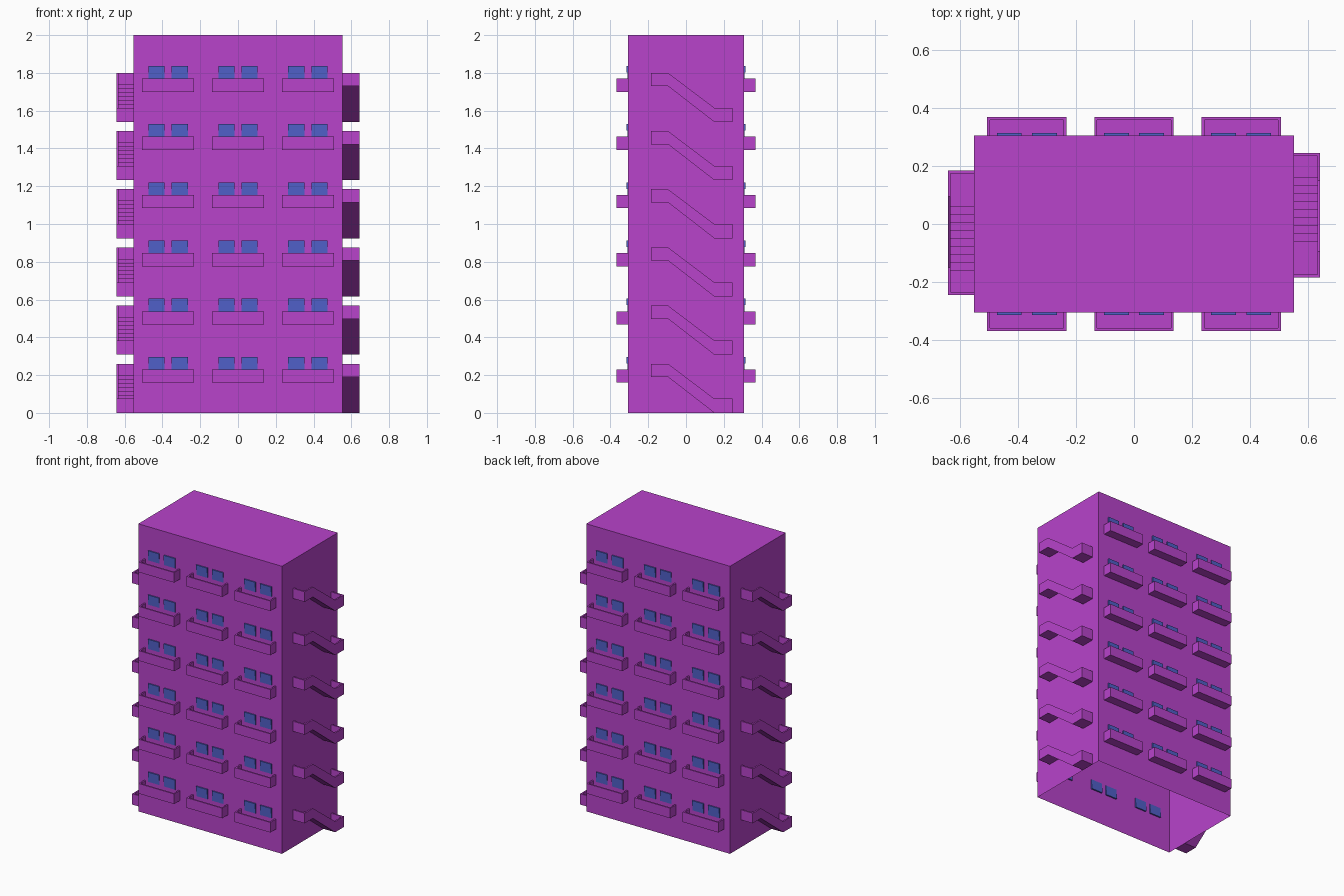
import bpy, bmesh, math

if "Cube" in bpy.data.objects:
    bpy.data.objects.remove(bpy.data.objects["Cube"])

W, D, H = 0.553, 0.306, 2.0      # half width, half depth, height
FLOORS, PITCH = 6, 0.308


def material(name, col):
    m = bpy.data.materials.new(name)
    m.diffuse_color = (*col, 1)
    m.use_nodes = True
    m.node_tree.nodes["Principled BSDF"].inputs["Base Color"].default_value = m.diffuse_color
    return m


PURPLE = material("purple_wall", (0.479, 0.056, 0.597))
BLUE = material("blue_glass", (0.08, 0.115, 0.58))


def box(bm, lo, hi):
    r = bmesh.ops.create_cube(bm, size=1)
    for v in r["verts"]:
        v.co = [(a + b) / 2 + c * (b - a) for a, b, c in zip(lo, hi, v.co)]
    return r["verts"]


def prism(bm, profile, x0, x1):
    """Extrude a (y, z) outline along x."""
    f = bm.faces.new([bm.verts.new((x0, y, z)) for y, z in profile])
    r = bmesh.ops.extrude_face_region(bm, geom=[f], use_keep_orig=True)
    for v in r["geom"]:
        if isinstance(v, bmesh.types.BMVert):
            v.co.x = x1


def mesh(name, bm, mat):
    bmesh.ops.recalc_face_normals(bm, faces=bm.faces)
    me = bpy.data.meshes.new(name)
    bm.to_mesh(me)
    bm.free()
    me.materials.append(mat)
    return me


def place(name, me, loc=(0, 0, 0), turn=0):
    ob = bpy.data.objects.new(name, me)
    ob.location = loc
    ob.rotation_euler.z = turn
    bpy.context.collection.objects.link(ob)


# main block, open underneath
bm = bmesh.new()
box(bm, (-W, -D, 0), (W, D, H))
bm.normal_update()
bmesh.ops.delete(bm, geom=[f for f in bm.faces if f.normal.z < -0.5], context="FACES_ONLY")
place("building_block", mesh("building_block", bm, PURPLE))

# balcony tray: floor, front and two side walls
bm = bmesh.new()
hw, yo, t = 0.137, -0.369, 0.01
box(bm, (-hw, yo, 0.16), (hw, -D, 0.168))
box(bm, (-hw, yo, 0.16), (hw, yo + t, 0.23))
for a, b in ((-hw, -hw + t), (hw - t, hw)):
    box(bm, (a, yo, 0.16), (b, -D, 0.23))
balcony = mesh("balcony", bm, PURPLE)

# pair of two-sash windows
bm = bmesh.new()
for c in (-0.061, 0.061):
    box(bm, (c - 0.043, -D - 0.008, 0.262), (c + 0.043, -D + 0.006, 0.297))
    box(bm, (c - 0.043, -D - 0.004, 0.228), (c + 0.043, -D + 0.01, 0.262))
windows = mesh("window_pair", bm, BLUE)

# stair: stepped floor, outer parapet and end walls
bm = bmesh.new()
xo = 0.643
under = [(-0.185, 0.19), (-0.095, 0.19), (0.15, 0.0), (0.245, 0.0)]
rail = [(0.245, 0.075), (0.15, 0.075), (-0.095, 0.26), (-0.185, 0.26)]
steps, run, rise = 9, 0.0275, 0.0211
treads = [(0.245, 0.01)]
for i in range(steps):
    y = 0.16 - i * run
    treads += [(y, 0.01 + i * rise), (y, 0.01 + (i + 1) * rise)]
treads.append((-0.185, 0.01 + steps * rise))
prism(bm, under + treads, W, xo - t)
prism(bm, under + rail, xo - t, xo)
box(bm, (W, -0.185, 0.19), (xo - t, -0.175, 0.26))
box(bm, (W, 0.235, 0.0), (xo - t, 0.245, 0.075))
stair = mesh("stair", bm, PURPLE)

# repeat on each floor; the back and left are the front and right turned half round
for f in range(FLOORS):
    z = f * PITCH
    for turn, face, side in ((0, "front", "right"), (math.pi, "back", "left")):
        place(f"{side}_stair_{f + 1}", stair, (0, 0, z), turn)
        for n, x in enumerate((-0.37, 0, 0.37), 1):
            place(f"{face}_balcony_{f + 1}_{n}", balcony, (x, 0, z), turn)
            place(f"{face}_windows_{f + 1}_{n}", windows, (x, 0, z), turn)
